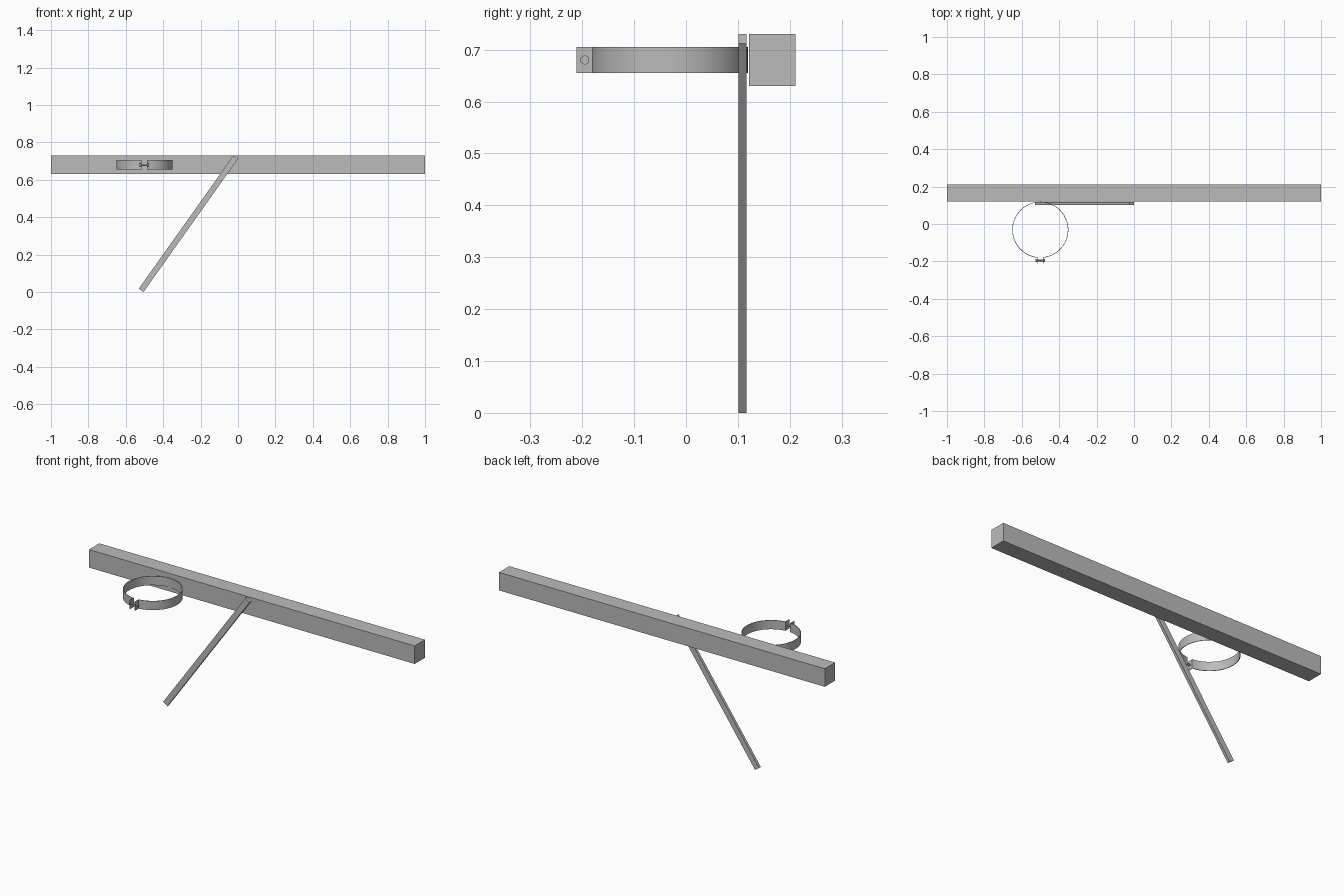
import bpy, bmesh, math
from mathutils import Matrix, Vector

cube = bpy.data.objects.get("Cube")
if cube:
    bpy.data.objects.remove(cube, do_unlink=True)

GREY = (0.5, 0.5, 0.5, 1)
steel = bpy.data.materials.new("plain grey")
steel.use_nodes = True
steel.diffuse_color = GREY
steel.node_tree.nodes["Principled BSDF"].inputs["Base Color"].default_value = GREY


def finish(name, bm):
    bmesh.ops.recalc_face_normals(bm, faces=bm.faces)
    mesh = bpy.data.meshes.new(name)
    bm.to_mesh(mesh)
    bm.free()
    mesh.materials.append(steel)
    obj = bpy.data.objects.new(name, mesh)
    bpy.context.collection.objects.link(obj)
    return obj


def box(name, center, size, tilt=0):
    bm = bmesh.new()
    bmesh.ops.create_cube(bm, size=1, matrix=Matrix.Translation(center)
                          @ Matrix.Rotation(tilt, 4, 'Y') @ Matrix.Diagonal((*size, 1)))
    return finish(name, bm)


def rod_x(name, center, radius, length, sides):
    # prism along x with a corner pointing up
    bm = bmesh.new()
    bmesh.ops.create_cone(bm, cap_ends=True, segments=sides, radius1=radius,
                          radius2=radius, depth=length,
                          matrix=Matrix.Translation(center) @ Matrix.Rotation(math.pi / 2, 4, 'Y'))
    # put one corner at the top
    top = max(v.co.z for v in bm.verts) - center[2]
    if top < radius * 0.99:
        bmesh.ops.rotate(bm, verts=bm.verts, cent=center,
                         matrix=Matrix.Rotation(math.pi / sides, 3, 'X'))
    return finish(name, bm)


# Horizontal beam
box("beam", (0, 0.166, 0.68), (2, 0.09, 0.1))

# Slanted brace in front of the beam, cut square at both ends
low, high = Vector((-0.518, 0.109, 0.009)), Vector((-0.0125, 0.109, 0.721))
run = high - low
box("brace", (low + high) / 2, (0.031, 0.015, run.length), math.atan2(run.x, run.z))

# Split ring clamp: one thin strip with two ears at the front
CX, CY, R, GAP, THICK = -0.501, -0.031, 0.1485, 0.016, 0.003
Z0, Z1, EAR_Y, STEPS = 0.655, 0.705, -0.211, 64
half = math.asin(GAP / R)
path = [(CX + GAP, EAR_Y)]
for i in range(STEPS + 1):
    a = -math.pi / 2 + half + (2 * math.pi - 2 * half) * i / STEPS
    path.append((CX + R * math.cos(a), CY + R * math.sin(a)))
path.append((CX - GAP, EAR_Y))
bm = bmesh.new()
rows = [[bm.verts.new((x, y, z)) for x, y in path] for z in (Z0, Z1)]
for i in range(len(path) - 1):
    bm.faces.new((rows[0][i], rows[0][i + 1], rows[1][i + 1], rows[1][i]))
ring = finish("ring_clamp", bm)
solid = ring.modifiers.new("thickness", 'SOLIDIFY')
solid.thickness, solid.offset, solid.use_even_offset = THICK, 0, True
bpy.context.view_layer.objects.active = ring
ring.select_set(True)
bpy.ops.object.modifier_apply(modifier="thickness")
bpy.ops.object.shade_smooth_by_angle(angle=math.radians(30))

# Clamp bolt: thin shank with a hexagonal head and nut outside the ears
bolt = Vector((CX, -0.195, 0.68))
rod_x("bolt_shank", bolt, 0.005, 0.048, 16)
for name, side in (("bolt_head", 1), ("bolt_nut", -1)):
    rod_x(name, bolt + Vector((side * 0.0215, 0, 0)), 0.0096, 0.008, 6)
